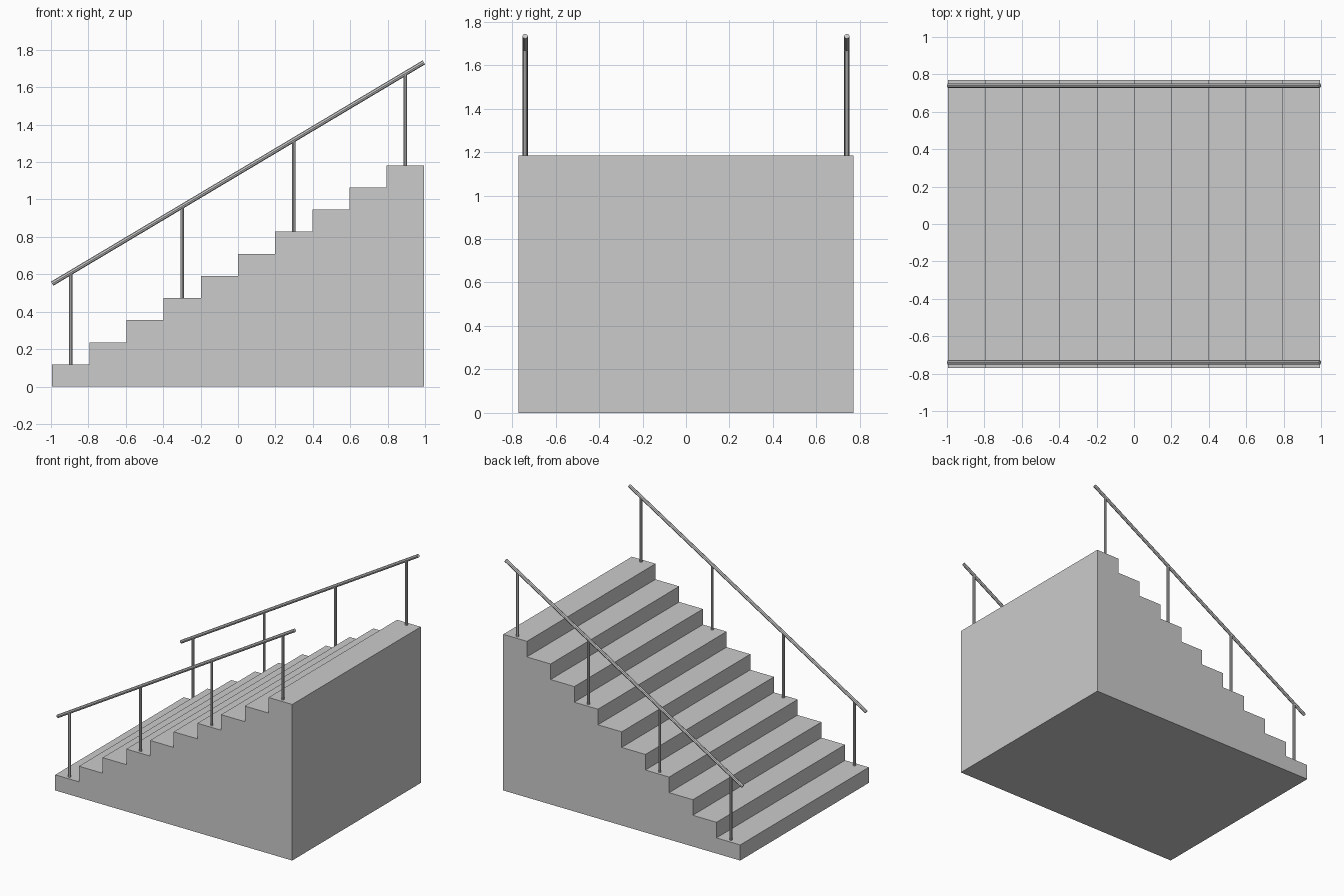
import bpy, bmesh
from mathutils import Vector

if "Cube" in bpy.data.objects:
    bpy.data.objects.remove(bpy.data.objects["Cube"])

STEPS = 10
HALF_LEN = 0.9935
RUN = 2 * HALF_LEN / STEPS
RISE = 0.1183
HALF_WIDTH = 0.77
RAIL_Y = 0.74
RAIL_START_Z = 0.55          # rail axis height at the foot of the flight


def rail_z(x):
    return RAIL_START_Z + (x + HALF_LEN) * RISE / RUN


def bar(name, a, b, radius, sides=8):
    """Straight faceted bar between two points, flat side facing up."""
    a, b = Vector(a), Vector(b)
    bpy.ops.mesh.primitive_cylinder_add(vertices=sides, radius=radius,
                                        depth=(b - a).length, location=(a + b) / 2)
    ob = bpy.context.object
    ob.name = name
    ob.rotation_euler = (b - a).to_track_quat('Z', 'Y').to_euler()
    return ob


# Solid flight of steps: stepped profile extruded across the width
profile = [(HALF_LEN, 0), (-HALF_LEN, 0)]
for i in range(STEPS):
    x = -HALF_LEN + i * RUN
    profile += [(x, (i + 1) * RISE), (x + RUN, (i + 1) * RISE)]
bm = bmesh.new()
face = bm.faces.new([bm.verts.new((x, -HALF_WIDTH, z)) for x, z in profile])
ext = bmesh.ops.extrude_face_region(bm, geom=[face])
bmesh.ops.translate(bm, vec=(0, 2 * HALF_WIDTH, 0),
                    verts=[v for v in ext["geom"] if isinstance(v, bmesh.types.BMVert)])
bmesh.ops.recalc_face_normals(bm, faces=bm.faces)
mesh = bpy.data.meshes.new("stair_flight")
bm.to_mesh(mesh)
bm.free()
bpy.context.collection.objects.link(bpy.data.objects.new("stair_flight", mesh))

# Handrails with a post on every third step
for side, y in (("front", -RAIL_Y), ("back", RAIL_Y)):
    bar(f"{side}_handrail", (-HALF_LEN, y, rail_z(-HALF_LEN)),
        (HALF_LEN, y, rail_z(HALF_LEN)), 0.0125)
    for i in range(0, STEPS, 3):
        x = -HALF_LEN + (i + 0.5) * RUN
        bar(f"{side}_post_{i + 1}", (x, y, (i + 1) * RISE), (x, y, rail_z(x)), 0.01)
